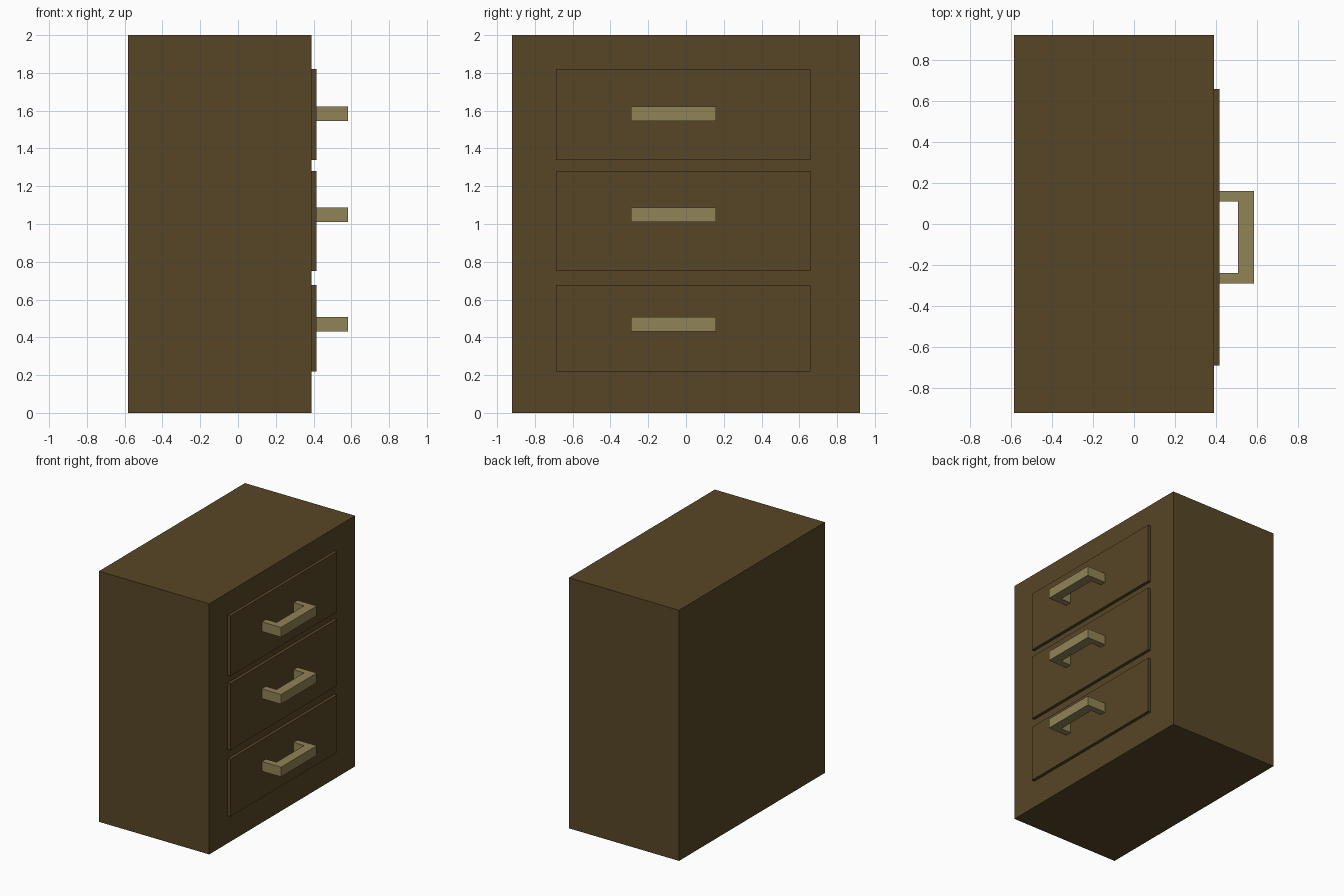
import bpy
import bmesh

if "Cube" in bpy.data.objects:
    bpy.data.objects.remove(bpy.data.objects["Cube"])


def material(name, color):
    mat = bpy.data.materials.new(name)
    mat.diffuse_color = (*color, 1)
    mat.use_nodes = True
    mat.node_tree.nodes["Principled BSDF"].inputs["Base Color"].default_value = mat.diffuse_color
    return mat


wood = material("dark_wood", (0.095, 0.061, 0.019))
metal = material("brass", (0.28, 0.23, 0.095))


def prism(name, outline, z0, z1, mat):
    """Extrude a flat xy outline from z0 up to z1."""
    bm = bmesh.new()
    face = bm.faces.new([bm.verts.new((x, y, z0)) for x, y in outline])
    top = bmesh.ops.extrude_face_region(bm, geom=[face])["geom"]
    verts = [v for v in top if isinstance(v, bmesh.types.BMVert)]
    bmesh.ops.translate(bm, verts=verts, vec=(0, 0, z1 - z0))
    bmesh.ops.recalc_face_normals(bm, faces=bm.faces)
    mesh = bpy.data.meshes.new(name)
    bm.to_mesh(mesh)
    bm.free()
    mesh.materials.append(mat)
    obj = bpy.data.objects.new(name, mesh)
    bpy.context.collection.objects.link(obj)
    return obj


def rect(x0, x1, y0, y1):
    return [(x0, y0), (x1, y0), (x1, y1), (x0, y1)]


BACK, FACE, PANEL, GRIP = -0.583, 0.39, 0.415, 0.583

# Cabinet body
prism("cabinet_body", rect(BACK, FACE, -0.92, 0.92), 0, 2, wood)

# U-shaped handle seen from above
handle = [(PANEL, -0.29), (GRIP, -0.29), (GRIP, 0.16), (PANEL, 0.16),
          (PANEL, 0.11), (0.507, 0.11), (0.507, -0.238), (PANEL, -0.238)]

# Drawers: panel bottom, panel top, handle bottom
drawers = {"bottom": (0.22, 0.677, 0.43),
           "middle": (0.75, 1.28, 1.01),
           "top": (1.34, 1.82, 1.545)}
for level, (z0, z1, grip_z) in drawers.items():
    prism(f"{level}_drawer_front", rect(FACE, PANEL, -0.688, 0.658), z0, z1, wood)
    prism(f"{level}_drawer_handle", handle, grip_z, grip_z + 0.077, metal)
